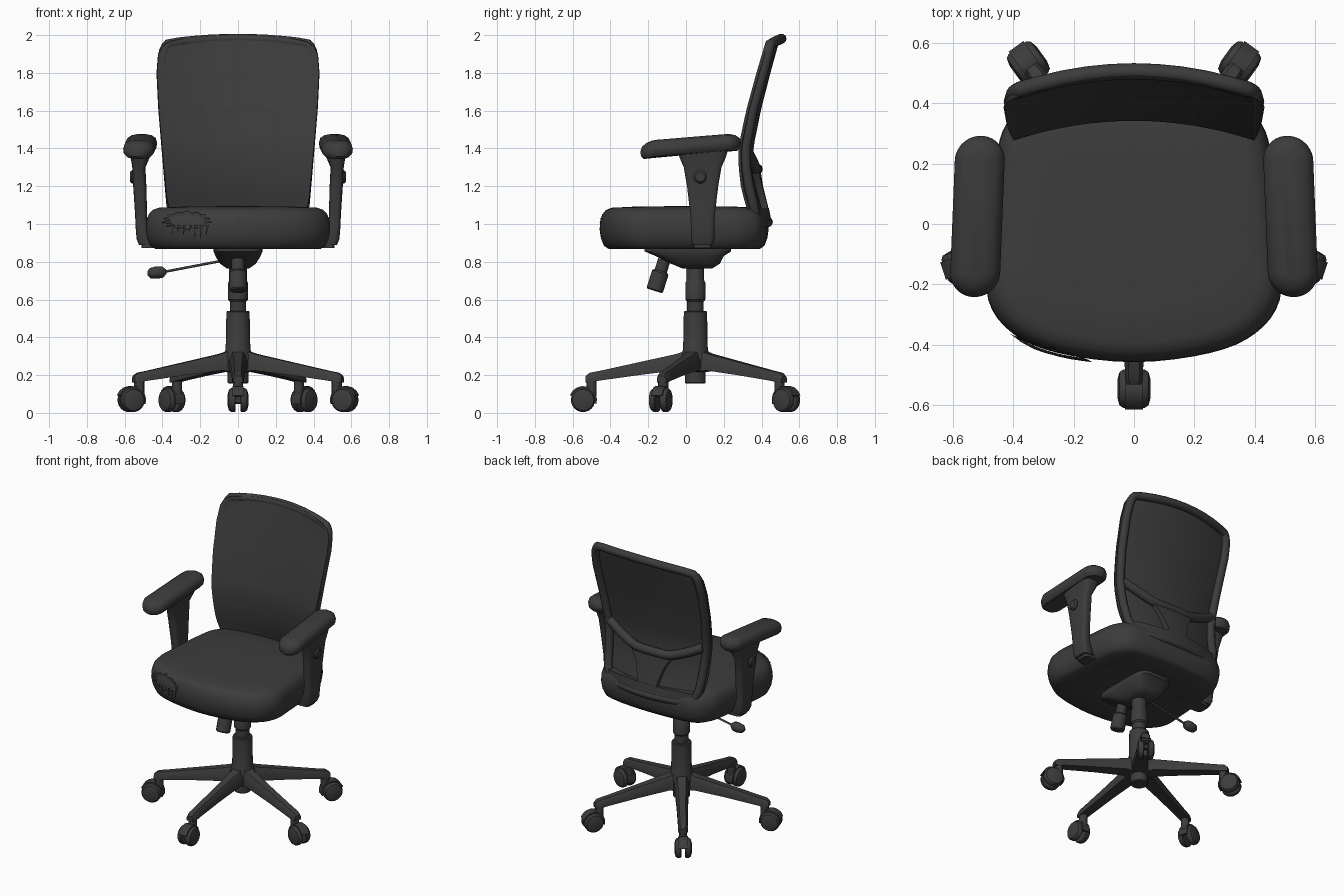
import bpy, bmesh, math, random
from mathutils import Vector, Matrix
from mathutils.bvhtree import BVHTree

if "Cube" in bpy.data.objects:
    bpy.data.objects.remove(bpy.data.objects["Cube"])

random.seed(4)
mat = bpy.data.materials.new("charcoal")
mat.diffuse_color = (0.045, 0.045, 0.045, 1)
mat.use_nodes = True
mat.node_tree.nodes["Principled BSDF"].inputs["Base Color"].default_value = mat.diffuse_color


# ---------- helpers ----------
def make(name, bm):
    bmesh.ops.recalc_face_normals(bm, faces=bm.faces)
    me = bpy.data.meshes.new(name)
    bm.to_mesh(me)
    bm.free()
    ob = bpy.data.objects.new(name, me)
    bpy.context.collection.objects.link(ob)
    me.materials.append(mat)
    return ob


def loft(name, rings, matrix=None):
    """Skin closed rings of equal length and cap both ends."""
    bm = bmesh.new()
    vs = [[bm.verts.new(p) for p in r] for r in rings]
    n = len(vs[0])
    for a, b in zip(vs, vs[1:]):
        for i in range(n):
            bm.faces.new((a[i], a[(i + 1) % n], b[(i + 1) % n], b[i]))
    bm.faces.new(vs[0])
    bm.faces.new(vs[-1])
    if matrix:
        bm.transform(matrix)
    return make(name, bm)


def oval(cx, cy, z, hx, hy, p=2, n=24):
    """Superellipse ring; a larger p gives squarer corners."""
    out = []
    for i in range(n):
        a = math.tau * (i + 0.5) / n
        c, s = math.cos(a), math.sin(a)
        out.append((cx + hx * math.copysign(abs(c) ** (2 / p), c),
                    cy + hy * math.copysign(abs(s) ** (2 / p), s), z))
    return out


def lathe(name, profile, matrix=None, n=24):
    return loft(name, [oval(0, 0, z, r, r, 2, n) for r, z in profile], matrix)


def tube(name, pts, radius, closed=False):
    cu = bpy.data.curves.new(name, 'CURVE')
    cu.dimensions = '3D'
    cu.bevel_depth, cu.bevel_resolution, cu.use_fill_caps = radius, 3, True
    sp = cu.splines.new('POLY')
    sp.points.add(len(pts) - 1)
    for p, q in zip(sp.points, pts):
        p.co = (*q, 1)
    sp.use_cyclic_u = closed
    ob = bpy.data.objects.new(name, cu)
    bpy.context.collection.objects.link(ob)
    cu.materials.append(mat)


def interp(table, t):
    for (a, va), (b, vb) in zip(table, table[1:]):
        if t <= b:
            k = max(0, (t - a) / (b - a))
            return va + (vb - va) * k
    return table[-1][1]


def smooth_loop(pts, n):
    """Closed Catmull-Rom loop."""
    P, out = [Vector(p) for p in pts], []
    m = len(P)
    for i in range(m):
        a, b, c, d = (P[(i + k) % m] for k in (-1, 0, 1, 2))
        for j in range(n):
            t = j / n
            out.append(0.5 * (2 * b + (c - a) * t + (2 * a - 5 * b + 4 * c - d) * t * t
                              + (3 * b - a - 3 * c + d) * t ** 3))
    return out


def aim(a, b):
    d = Vector(b) - Vector(a)
    return Matrix.Translation(a) @ d.to_track_quat('Z', 'Y').to_matrix().to_4x4()


# ---------- seat cushion ----------
half = [(.25, -.425), (.40, -.36), (.48, -.25), (.478, -.08), (.455, .2), (.42, .33), (.32, .41)]
outline = smooth_loop([(0, -.455)] + half + [(0, .435)] + [(-x, y) for x, y in reversed(half)], 4)
layers = [(.60, .875), (.90, .868), (.955, .885), (.99, .925), (1.005, .97), (1.0, 1.01),
          (.975, 1.05), (.93, 1.075), (.86, 1.086), (.6, 1.092), (.25, 1.094)]
seat = loft("seat", [[(p.x * s, p.y * s, z) for p in outline] for s, z in layers])

# ---------- torn patch on the cushion front ----------
sb = bmesh.new()
sb.from_mesh(seat.data)
tree = BVHTree.FromBMesh(sb)
sb.free()


def on_seat(x, z, lift):
    hit = tree.ray_cast(Vector((x, -1, z)), Vector((0, 1, 0)))
    return hit[0] + Vector((0, -lift, lift * .4))


bm = bmesh.new()
N = 28
inner, outer = [], []
for i in range(N):
    a = math.tau * i / N
    r = 1 + (.22 if i % 2 else -.05) * random.uniform(.5, 1.2)
    x, z = math.cos(a), math.sin(a)
    inner.append(bm.verts.new(on_seat(-.27 + .09 * x, 1.015 + .028 * z, .003)))
    outer.append(bm.verts.new(on_seat(-.27 + .115 * r * x, 1.015 + .042 * r * z, .012)))
for i in range(N):
    j = (i + 1) % N
    bm.faces.new((inner[i], inner[j], outer[j], outer[i]))
make("torn_edge", bm)
bm = bmesh.new()
for i in range(7):
    x = -.35 + .03 * i
    top, low = on_seat(x, .99, .012), on_seat(x, .985 - random.uniform(.03, .075), .014)
    bm.faces.new([bm.verts.new(p) for p in (top, top + Vector((.016, -.002, 0)), low)])
make("torn_threads", bm)

# ---------- backrest ----------
W = [(1.0, .32), (1.05, .352), (1.1, .375), (1.4, .402), (1.6, .42), (1.8, .43), (1.9, .422),
     (1.945, .40), (1.97, .36)]
Y_SHEET = [(1.02, .35), (1.1, .322), (1.2, .297), (1.3, .285), (1.4, .283), (1.6, .325),
           (1.8, .38), (1.97, .43)]
Y_FRAME = [(1.0, .37), (1.1, .35), (1.2, .325), (1.3, .31), (1.4, .307), (1.6, .345),
           (1.8, .40), (1.97, .445)]


def back_pt(u, z, depth):
    return Vector((u * interp(W, z), interp(depth, z) + .065 * (1 - u * u),
                   z + .03 * (1 - u * u) * max(0, (z - 1.5) / .47)))


def patch(name, cells, depth, thick):
    """Solid panel from rows of (z, u_min, u_max)."""
    bm, n = bmesh.new(), 16
    rows = [[bm.verts.new(back_pt(a + (b - a) * i / n, z, depth)) for i in range(n + 1)]
            for z, a, b in cells]
    for r, q in zip(rows, rows[1:]):
        for i in range(n):
            bm.faces.new((r[i], r[i + 1], q[i + 1], q[i]))
    ob = make(name, bm)
    m = ob.modifiers.new("thickness", 'SOLIDIFY')
    m.thickness, m.offset = thick, 0


heights = [1.02 + .06 * i for i in range(15)] + [1.9, 1.925, 1.945, 1.96, 1.97]
patch("backrest_sheet", [(z, -1, 1) for z in heights], Y_SHEET, .014)
side = [1.02, 1.05, 1.1, 1.2, 1.3, 1.4, 1.5, 1.6, 1.7, 1.8, 1.87, 1.91, 1.935, 1.95]
path = [back_pt(-.94, z, Y_FRAME) for z in side]
path += [back_pt(-.8 + .2 * i, 1.952, Y_FRAME) for i in range(9)]
path += [back_pt(.94, z, Y_FRAME) for z in reversed(side)]
path += [back_pt(.8 - .2 * i, 1.01, Y_FRAME) for i in range(9)]
tube("backrest_frame", path, .027, True)
bar = [(u / 10, 1.29 + .11 * max(0, (abs(u) / 10 - .3) / .65) ** 1.3) for u in range(-9, 10)]
tube("lumbar_bar", [back_pt(u, z, Y_FRAME) for u, z in bar], .03)
patch("lumbar_tongue", [(z, -w, w) for z, w in ((1.0, .22), (1.1, .2), (1.2, .27), (1.3, .42))],
      Y_FRAME, .035)
patch("lower_panel", [(z, -.94, .94) for z in (1.0, 1.04, 1.08)], Y_FRAME, .04)

# ---------- armrests ----------
for s, tag in ((-1, "left"), (1, "right")):
    rings = []
    for inset, z in ((.05, 1.385), (.02, 1.388), (.004, 1.405), (0, 1.43), (.008, 1.455),
                     (.03, 1.47), (.06, 1.476)):
        ring = []
        for i in range(32):
            a = math.tau * (i + .5) / 32
            r = .083 - inset
            y = r * math.sin(a) + math.copysign(.184, math.sin(a))
            drop = .045 * max(0, -y / .25) ** 1.3
            ring.append((s * (.518 - .04 * y + r * math.cos(a)), .025 + y, z - drop))
        rings.append(ring)
    loft(tag + "_arm_pad", rings)
    post = [(.89, .485, .04, .055), (.92, .497, .04, .062), (.98, .51, .032, .062),
            (1.05, .513, .032, .065), (1.2, .52, .035, .083), (1.3, .525, .035, .1),
            (1.35, .518, .05, .122), (1.39, .515, .06, .135)]
    loft(tag + "_arm_post", [oval(s * x, .088, z, hx, hy, 4) for z, x, hx, hy in post])
    loft(tag + "_arm_foot", [oval(s * .40, .088, z, .11, .05, 6) for z in (.872, .9)])
    lathe(tag + "_arm_button", [(.036, 0), (.036, .012), (.026, .022)],
          aim((s * .55, .075, 1.25), (s * .6, .075, 1.25)), 12)

# ---------- tilt mechanism, knob and lever ----------
mech = [(.765, .06, .06, .08), (.79, .05, .095, .13), (.83, .02, .12, .18), (.855, .01, .13, .23),
        (.88, .01, .13, .23)]
loft("tilt_mechanism", [oval(0, y, z, hx, hy, 5) for z, y, hx, hy in mech])
lathe("tension_knob", [(.034, 0), (.034, .06), (.046, .07), (.046, .165), (.04, .172)],
      aim((0, -.115, .81), (0, -.17, .635)), 16)
tube("lever_rod", [(-.06, .04, .81), (-.40, .04, .745)], .007)
lathe("lever_paddle", [(.012, 0), (.03, .02), (.033, .05), (.027, .085), (.01, .1)],
      aim((-.38, .04, .748), (-.48, .04, .738)), 10)

# ---------- gas column and hub ----------
CENTRE = Matrix.Translation((0, .05, 0))
lathe("gas_column", [(.05, .155), (.055, .16), (.055, .22), (.085, .235), (.085, .29), (.066, .335),
                     (.062, .535), (.057, .54), (.044, .54), (.044, .59), (.053, .6), (.053, .69),
                     (.047, .7), (.047, .79)], CENTRE)

# ---------- five legs with casters ----------
for k in range(5):
    M = CENTRE @ Matrix.Rotation(math.radians(-90 + 72 * k), 4, 'Z')
    rings = []
    for r, lo, hi, w in ((.03, .215, .335, .05), (.1, .225, .312, .045), (.3, .2, .268, .036),
                         (.5, .172, .224, .031), (.56, .162, .212, .03), (.582, .162, .195, .024)):
        rings.append([(r, y, z) for y, z in ((-w, lo), (-w, lo + .6 * (hi - lo)), (-w * .6, hi),
                                             (w * .6, hi), (w, lo + .6 * (hi - lo)), (w, lo))])
    loft(f"leg_{k}", rings, M)
    lathe(f"caster_stem_{k}", [(.027, .09), (.027, .17)], M @ Matrix.Translation((.55, 0, 0)), 12)
    axle = M @ Matrix.Translation((.595, 0, .068)) @ Matrix.Rotation(math.pi / 2, 4, 'X')
    for s in (-1, 1):
        lathe(f"caster_wheel_{k}_{'a' if s < 0 else 'b'}",
              [(.058, .012 * s), (.064, .017 * s), (.064, .036 * s), (.056, .048 * s),
               (.03, .055 * s)], axle, 20)
    # hood arching over the wheels
    rings = []
    for i in range(9):
        a = math.radians(20 + 22 * i)
        c, d = math.cos(a), math.sin(a)
        rings.append([(q * c, q * d, w) for q, w in ((.05, -.03), (.074, -.03),
                                                     (.074, .03), (.05, .03))])
    loft(f"caster_hood_{k}", rings, axle)

# ---------- meshes and shading ----------
bpy.ops.object.select_all(action='SELECT')
bpy.context.view_layer.objects.active = seat
bpy.ops.object.convert(target='MESH')
bpy.ops.object.shade_smooth_by_angle(angle=math.radians(40))
